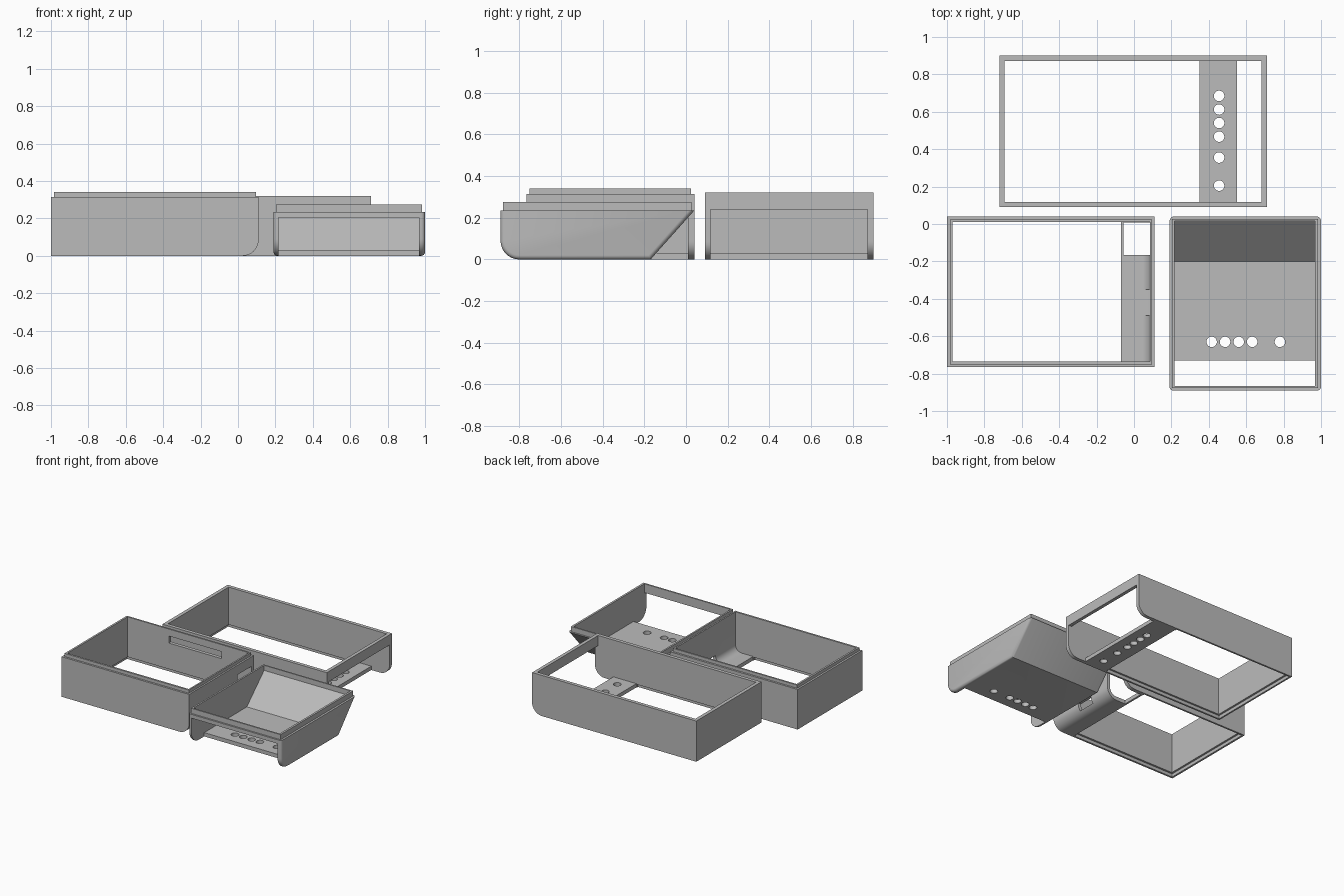
import bpy, bmesh, math
from mathutils import Vector

if "Cube" in bpy.data.objects:
    bpy.data.objects.remove(bpy.data.objects["Cube"])

grey = bpy.data.materials.new("plain_grey")
grey.diffuse_color = (0.5, 0.5, 0.5, 1)
grey.use_nodes = True
grey.node_tree.nodes["Principled BSDF"].inputs["Base Color"].default_value = grey.diffuse_color


def arc(cx, cz, r, a0, a1, n=8):
    return [(cx + r * math.cos(math.radians(a0 + (a1 - a0) * i / n)),
             cz + r * math.sin(math.radians(a0 + (a1 - a0) * i / n))) for i in range(n + 1)]


def prism(name, profile, axis, lo, hi, fillet=0.0):
    """Extrude an (u, z) profile along x or y; optionally round the end rims."""
    place = (lambda u, z, t: (t, u, z)) if axis == "x" else (lambda u, z, t: (u, t, z))
    bm = bmesh.new()
    a = [bm.verts.new(place(u, z, lo)) for u, z in profile]
    b = [bm.verts.new(place(u, z, hi)) for u, z in profile]
    caps = [bm.faces.new(a), bm.faces.new(b)]
    n = len(a)
    for i in range(n):
        j = (i + 1) % n
        bm.faces.new((a[i], a[j], b[j], b[i]))
    bmesh.ops.recalc_face_normals(bm, faces=bm.faces[:])
    if fillet:
        top = max(z for _, z in profile)
        rims = [e for f in caps for e in f.edges
                if min(v.co.z for v in e.verts) < top - 1e-4]
        bmesh.ops.bevel(bm, geom=rims, offset=fillet, segments=4, profile=0.5, affect="EDGES")
    mesh = bpy.data.meshes.new(name)
    bm.to_mesh(mesh)
    bm.free()
    mesh.materials.append(grey)
    ob = bpy.data.objects.new(name, mesh)
    bpy.context.collection.objects.link(ob)
    return ob


def box(x0, x1, y0, y1, z0, z1):
    return prism("block", [(x0, z0), (x1, z0), (x1, z1), (x0, z1)], "y", y0, y1)


def hole(x, y, r=0.028, n=32):
    pts = arc(x, y, r, 0, 360, n)[:-1]
    ob = prism("drill", pts, "y", -0.1, 0.1)
    for v in ob.data.vertices:      # stand the drill upright
        v.co = Vector((v.co.x, v.co.z, v.co.y))
    ob.data.flip_normals()
    return ob


def combine(ob, other, op):
    m = ob.modifiers.new("combine", "BOOLEAN")
    m.operation, m.solver, m.object = op, "EXACT", other
    bpy.ops.object.select_all(action="DESELECT")
    bpy.context.view_layer.objects.active = ob
    ob.select_set(True)
    bpy.ops.object.modifier_apply(modifier=m.name)
    bpy.data.objects.remove(other)


def finish(ob, lip, cutters):
    if lip:
        combine(ob, lip, "UNION")
    for c in cutters:
        combine(ob, c, "DIFFERENCE")
    bpy.ops.object.shade_smooth_by_angle(angle=math.radians(30))


# Middle tray: open bottom, floor strip curving up into the right wall
tray = prism("middle_tray", [(-1, 0.315), (-1, 0)] + arc(0.025, 0.085, 0.085, -90, 0)
             + [(0.11, 0.315)], "y", -0.765, 0.04)
finish(tray, box(-0.985, 0.097, -0.75, 0.025, 0.26, 0.34), [
    prism("cavity", [(-0.97, 1), (-0.97, -1), (-0.07, -1), (-0.07, 0.03)]
          + arc(0.03, 0.085, 0.055, -90, 0) + [(0.085, 1)], "y", -0.735, 0.012),
    box(-0.055, 1, -0.165, 0.009, -1, 0.24),        # corner opening
    box(-0.985, -0.074, -0.75, 0.026, -1, 0.025),   # stacking step
    box(-0.61, -0.15, 0, 0.1, 0.23, 0.285),         # slot in back wall
    box(0.04, 0.2, -0.49, -0.35, 0.032, 0.09),      # slot in curved corner
])

# Top frame: open bottom, drilled strip and open right end
frame = prism("top_frame", [(-0.72, 0.32), (-0.72, 0)] + arc(0.625, 0.085, 0.085, -90, 0)
              + [(0.71, 0.32)], "y", 0.09, 0.9)
finish(frame, None, [
    prism("cavity", [(-0.692, 1), (-0.692, -1), (0.35, -1), (0.35, 0.03), (0.55, 0.03),
                     (0.55, -1), (2, -1), (2, 0.24), (0.683, 0.24), (0.683, 1)],
          "y", 0.118, 0.872),
    box(-0.707, 0.346, 0.104, 0.886, -1, 0.025),    # stacking step
] + [hole(0.455, y) for y in (0.685, 0.612, 0.54, 0.467, 0.355, 0.205)])

# Base tray: sloped back, drilled floor, open front
base = prism("base_tray", [(0.04, 0.235), (-0.17, 0)] + arc(-0.8, 0.09, 0.09, 270, 180)
             + [(-0.89, 0.235)], "x", 0.19, 1.0, fillet=0.02)
finish(base, box(0.204, 0.984, -0.877, 0.026, 0.225, 0.275), [
    prism("cavity", [(-0.865, 1), (-0.865, 0.205), (-2, 0.205), (-2, -1), (-0.73, -1),
                     (-0.73, 0.03), (-0.2, 0.03), (0.015, 0.235), (0.015, 1)],
          "x", 0.217, 0.968),
] + [hole(x, -0.63) for x in (0.415, 0.487, 0.56, 0.632, 0.78)])
